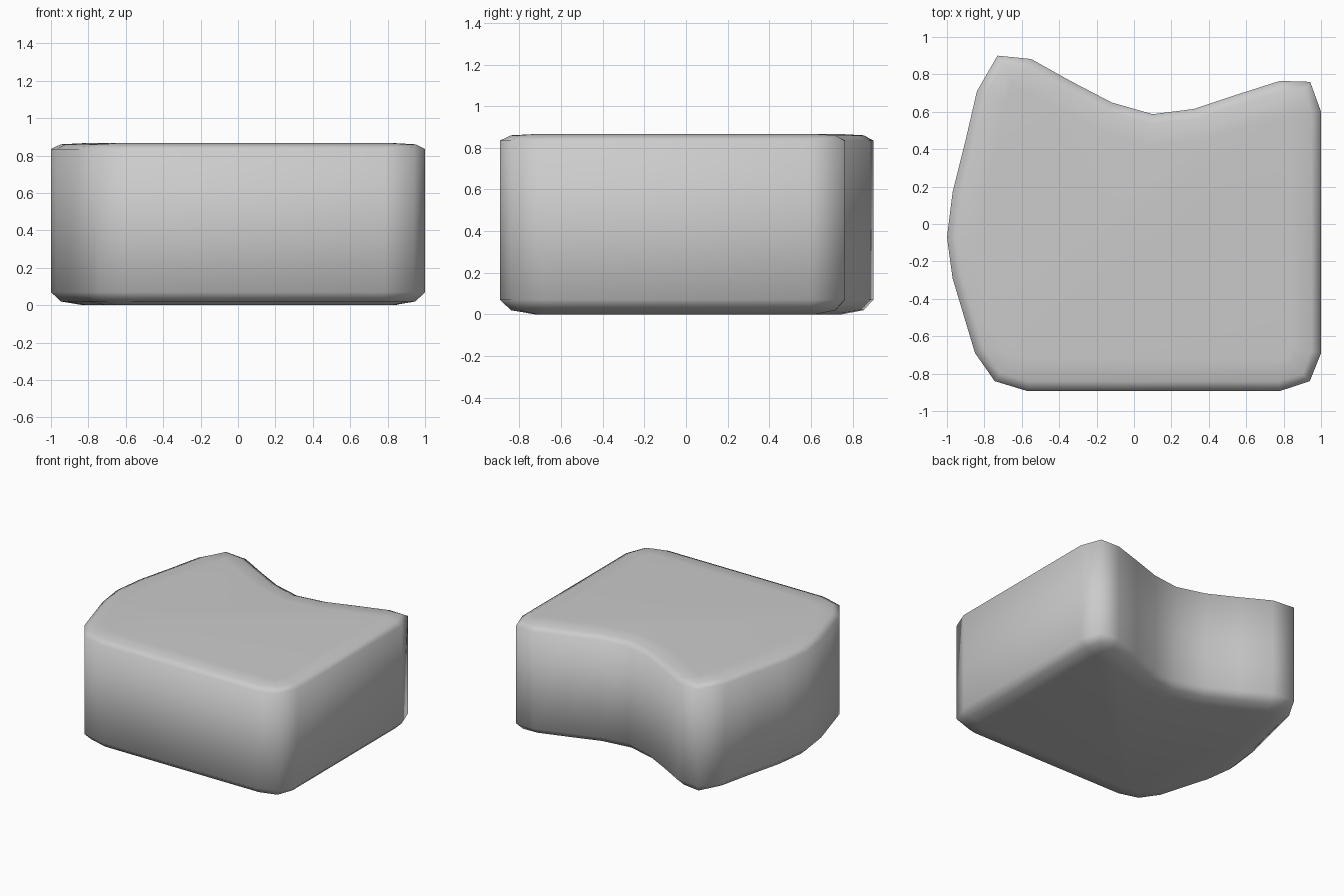
import bpy, bmesh
from mathutils import Vector

if "Cube" in bpy.data.objects:
    bpy.data.objects.remove(bpy.data.objects["Cube"])

# Plan outline, counter-clockwise from the front left corner
OUTLINE = [Vector(p) for p in [
    (-0.745, -0.84), (-0.57, -0.893), (0.78, -0.893), (0.94, -0.84),
    (1.0, -0.69), (1.0, 0.60), (0.942, 0.76), (0.78, 0.765),
    (0.56, 0.695), (0.32, 0.615), (0.10, 0.587), (-0.12, 0.65),
    (-0.34, 0.765), (-0.55, 0.882), (-0.73, 0.90), (-0.84, 0.71),
    (-0.90, 0.45), (-0.97, 0.17), (-1.0, -0.07), (-0.97, -0.29),
    (-0.91, -0.49), (-0.85, -0.69)]]

# Rounded edge profile: (inset, height)
PROFILE = [(0.17, 0.0), (0.052, 0.02), (0, 0.07),
           (0, 0.835), (0.052, 0.86), (0.17, 0.866)]


def inset(points, d):
    """Move every outline point inwards along its averaged normal."""
    result = []
    for i, p in enumerate(points):
        a = (p - points[i - 1]).normalized()
        b = (points[(i + 1) % len(points)] - p).normalized()
        t = (a + b).normalized()
        result.append(p + Vector((-t.y, t.x)) * d)
    return result


# Loft the rings into a closed, smooth block
bm = bmesh.new()
rings = [[bm.verts.new((p.x, p.y, z)) for p in inset(OUTLINE, d)]
         for d, z in PROFILE]
n = len(OUTLINE)
for low, high in zip(rings, rings[1:]):
    for i in range(n):
        j = (i + 1) % n
        bm.faces.new((low[i], low[j], high[j], high[i]))
bm.faces.new(rings[-1])
bm.faces.new(rings[0][::-1])
for f in bm.faces:
    f.smooth = True

mesh = bpy.data.meshes.new("stone_block")
bm.to_mesh(mesh)
bm.free()
block = bpy.data.objects.new("stone_block", mesh)
bpy.context.collection.objects.link(block)
